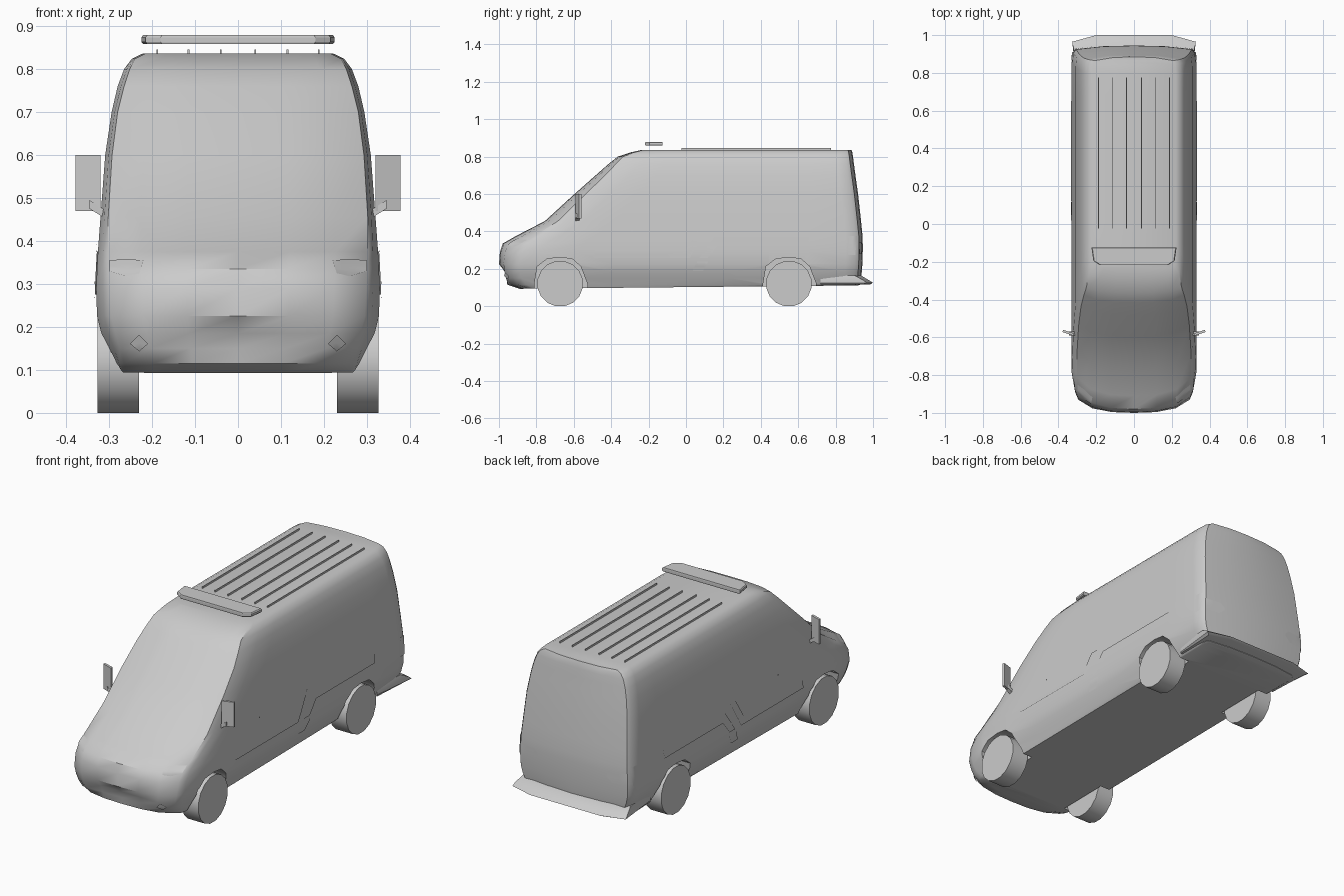
import bpy, bmesh, math
from mathutils import Vector

cube = bpy.data.objects.get("Cube")
if cube:
    bpy.data.objects.remove(cube, do_unlink=True)

GREY = (0.6, 0.6, 0.6, 1)
grey = bpy.data.materials.new("plain_grey")
grey.use_nodes = True
grey.diffuse_color = GREY
grey.node_tree.nodes["Principled BSDF"].inputs["Base Color"].default_value = GREY


def make(name, bm, smooth=0):
    bmesh.ops.recalc_face_normals(bm, faces=bm.faces[:])
    mesh = bpy.data.meshes.new(name)
    bm.to_mesh(mesh)
    bm.free()
    mesh.materials.append(grey)
    ob = bpy.data.objects.new(name, mesh)
    bpy.context.collection.objects.link(ob)
    if smooth:
        activate(ob)
        bpy.ops.object.shade_smooth_by_angle(angle=math.radians(smooth))
    return ob


def activate(ob):
    bpy.ops.object.select_all(action='DESELECT')
    ob.select_set(True)
    bpy.context.view_layer.objects.active = ob


def loft(bm, rings):
    """Skin equal rings of points and close both ends."""
    loops = [[bm.verts.new(p) for p in ring] for ring in rings]
    n = len(loops[0])
    for a, b in zip(loops, loops[1:]):
        for i in range(n):
            j = (i + 1) % n
            bm.faces.new((a[i], a[j], b[j], b[i]))
    bm.faces.new(loops[0])
    bm.faces.new(loops[-1])


def box(name, lo, hi):
    bm = bmesh.new()
    ring = [(lo[0], lo[1]), (hi[0], lo[1]), (hi[0], hi[1]), (lo[0], hi[1])]
    loft(bm, [[(x, y, z) for x, y in ring] for z in (lo[2], hi[2])])
    return make(name, bm)


# Body shell: height, front y, rear y, front corner x, side x, corner setback
LEVELS = [
    (0.092, -0.89, 0.92, 0.26, 0.28, 0.05),
    (0.115, -0.955, 0.93, 0.265, 0.288, 0.06),
    (0.15, -0.985, 0.937, 0.275, 0.302, 0.065),
    (0.185, -0.993, 0.94, 0.285, 0.318, 0.065),
    (0.225, -1.0, 0.943, 0.295, 0.328, 0.07),
    (0.29, -0.995, 0.945, 0.298, 0.33, 0.08),
    (0.335, -0.98, 0.945, 0.30, 0.328, 0.10),
    (0.375, -0.91, 0.944, 0.302, 0.326, 0.10),
    (0.455, -0.755, 0.936, 0.302, 0.32, 0.07),
    (0.60, -0.596, 0.92, 0.293, 0.309, 0.06),
    (0.70, -0.483, 0.906, 0.28, 0.294, 0.05),
    (0.76, -0.415, 0.898, 0.265, 0.28, 0.04),
    (0.80, -0.365, 0.893, 0.252, 0.265, 0.03),
    (0.824, -0.29, 0.889, 0.24, 0.247, 0.02),
    (0.836, -0.235, 0.885, 0.215, 0.222, 0.01),
]


def plan(z, yf, yr, wf, w, d):
    half = [(0, yf), (0.4 * wf, yf + 0.06 * d), (0.75 * wf, yf + 0.35 * d),
            (wf, yf + d), ((wf + w) / 2, yf + d + 0.04), (w, yf + d + 0.13)]
    if z in (0.15, 0.185):  # recessed grille
        half[0] = (0, yf + 0.025)
        half[1] = (0.4 * wf, yf + 0.025)
    start, end = half[-1][1], yr - 0.09
    half += [(w, start + (end - start) * t / 8) for t in range(1, 9)]
    half += [(w * 0.985, yr - 0.04), (w * 0.94, yr - 0.02), (0.5 * w, yr - 0.004), (0, yr)]
    return half


bm = bmesh.new()
rings, halves = [], [plan(*lv) for lv in LEVELS]
for lv, half in zip(LEVELS, halves):
    full = half + [(-x, y) for x, y in half[-2:0:-1]]
    tilt = 0.02 if lv[0] < 0.1 else 0
    rings.append([(x, y, lv[0] + tilt * (y + 1) / 2) for x, y in full])
loft(bm, rings)
# split the roof and floor caps into cross strips
bm.verts.ensure_lookup_table()
n = len(rings[0])
for base in (0, n * (len(rings) - 1)):
    for i in range(1, len(halves[0]) - 1):
        bmesh.ops.connect_verts(bm, verts=[bm.verts[base + i], bm.verts[base + n - i]])
body = make("body_shell", bm)

# Wheel arches
ARCH = [(-0.137, -0.1), (-0.137, 0), (-0.122, 0.09), (-0.07, 0.13), (0, 0.138),
        (0.065, 0.13), (0.11, 0.09), (0.145, 0), (0.15, -0.1)]
AXLES = {"front": -0.673, "rear": 0.55}
for axle, yc in AXLES.items():
    for s in (-1, 1):
        bm = bmesh.new()
        loft(bm, [[(s * x, yc + y, 0.123 + z) for y, z in ARCH] for x in (0.225, 0.5)])
        cutter = make("arch_cutter", bm)
        cutter.hide_render = True
        mod = body.modifiers.new("arch", 'BOOLEAN')
        mod.operation, mod.solver, mod.object = 'DIFFERENCE', 'EXACT', cutter
        activate(body)
        bpy.ops.object.modifier_apply(modifier=mod.name)
        bpy.data.objects.remove(cutter, do_unlink=True)
activate(body)
bpy.ops.object.shade_smooth_by_angle(angle=math.radians(38))

# Wheels
for axle, yc in AXLES.items():
    for s, side in ((1, "left"), (-1, "right")):
        bm = bmesh.new()
        ring = [(yc + 0.123 * math.cos(a), 0.123 + 0.123 * math.sin(a))
                for a in (math.tau * (i + 0.5) / 16 - math.pi / 2 for i in range(16))]
        low = min(z for y, z in ring)
        loft(bm, [[(s * x, y, z - low) for y, z in ring] for x in (0.23, 0.327)])
        make(f"{axle}_{side}_wheel", bm, 35)


def decal(name, axis, upper, lower, steps=4, lift=0.004):
    """Thin plate draped on the body between two edge lines, seen along axis."""
    axis = Vector(axis)

    def drape(u, v):
        at = Vector((0, u, v)) if axis.x else Vector((u, 0, v))
        ok, hit, _, _ = body.ray_cast(at + axis * 2, -axis)
        return (hit if ok else at + axis * 0.9) + axis * lift

    def dense(line):
        pts = [Vector(line[0])]
        for a, b in zip(line, line[1:]):
            pts += [Vector(a).lerp(Vector(b), t / steps) for t in range(1, steps + 1)]
        return pts

    bm = bmesh.new()
    rows = [[bm.verts.new(drape(*a.lerp(b, t / steps))) for t in range(steps + 1)]
            for a, b in zip(dense(upper), dense(lower))]
    for r, q in zip(rows, rows[1:]):
        for i in range(steps):
            bm.faces.new((r[i], r[i + 1], q[i + 1], q[i]))
    ob = make(name, bm, 30)
    if sum((f.normal for f in ob.data.polygons), Vector()).dot(axis) < 0:
        ob.data.flip_normals()


for s, side in ((1, "left"), (-1, "right")):
    # Side stripes and marker
    out = (s, 0, 0)
    decal(f"{side}_front_stripe", out, [(-0.485, 0.3), (0, 0.3), (0.06, 0.4)],
          [(-0.495, 0.257), (0.02, 0.257), (0.105, 0.4)])
    decal(f"{side}_rear_stripe", out, [(0.07, 0.257), (0.15, 0.37), (0.66, 0.37)],
          [(0.115, 0.257), (0.17, 0.325), (0.65, 0.325)])
    decal(f"{side}_stripe_block", out, [(0.06, 0.24), (0.12, 0.24)],
          [(0.035, 0.187), (0.09, 0.187)])
    decal(f"{side}_side_marker", out, [(-0.295, 0.405), (-0.285, 0.405)],
          [(-0.295, 0.398), (-0.285, 0.398)])
    decal(f"{side}_tail_light_side", out, [(0.87, 0.375), (0.915, 0.375)],
          [(0.865, 0.275), (0.905, 0.275)])
    # Front and rear lamps
    decal(f"{side}_headlight", (0, -1, 0), [(s * 0.22, 0.355), (s * 0.26, 0.358), (s * 0.3, 0.355)],
          [(s * 0.23, 0.325), (s * 0.26, 0.318), (s * 0.3, 0.33)])
    decal(f"{side}_fog_light", (0, -1, 0), [(s * 0.21, 0.162), (s * 0.23, 0.182), (s * 0.25, 0.162)],
          [(s * 0.21, 0.16), (s * 0.23, 0.143), (s * 0.25, 0.16)], lift=0.008)
    decal(f"{side}_tail_light", (0, 1, 0), [(s * 0.2, 0.32), (s * 0.22, 0.34), (s * 0.31, 0.34)],
          [(s * 0.2, 0.305), (s * 0.23, 0.28), (s * 0.31, 0.28)])

    # Door mirror and its arm
    bm = bmesh.new()
    ring = [(0.32, -0.592), (0.378, -0.572), (0.376, -0.56), (0.32, -0.578)]
    loft(bm, [[(s * x, y, z) for x, y in ring] for z in (0.47, 0.6)])
    make(f"{side}_mirror", bm)
    bm = bmesh.new()
    loft(bm, [[(s * x, y, z + h) for y, h in ((-0.59, 0), (-0.57, 0), (-0.57, 0.02), (-0.59, 0.02))]
              for x, z in ((0.29, 0.44), (0.345, 0.475))])
    make(f"{side}_mirror_arm", bm)

    # Roof ribs
    for k, x in enumerate((0.04, 0.115, 0.188)):
        box(f"{side}_roof_rib_{k + 1}", (s * x - 0.002, -0.025, 0.83), (s * x + 0.002, 0.775, 0.845))

# Light bar floating above the roof
bm = bmesh.new()
outline = [(0.225, -0.125), (0.215, -0.195), (0.18, -0.218)]
outline += [(-x, y) for x, y in reversed(outline)]
loft(bm, [[(x * k, -0.17 + (y + 0.17) * k, z) for x, y in outline]
          for z, k in ((0.858, 0.98), (0.863, 1), (0.874, 1), (0.879, 0.98))])
make("light_bar", bm)

# Rear bumper step, flared out at the bottom
bm = bmesh.new()
loft(bm, [[(s * x, y, z) for s, x, y in ((1, 0.3, 0.72), (1, wx, yc), (1, 0.2, ye),
                                         (-1, 0.2, ye), (-1, wx, yc), (-1, 0.3, 0.72))]
          for z, wx, yc, ye in ((0.117, 0.31, 0.95, 0.985), (0.125, 0.327, 0.965, 1.0),
                                (0.138, 0.325, 0.95, 0.98), (0.165, 0.31, 0.9, 0.935))])
make("rear_bumper", bm, 30)
